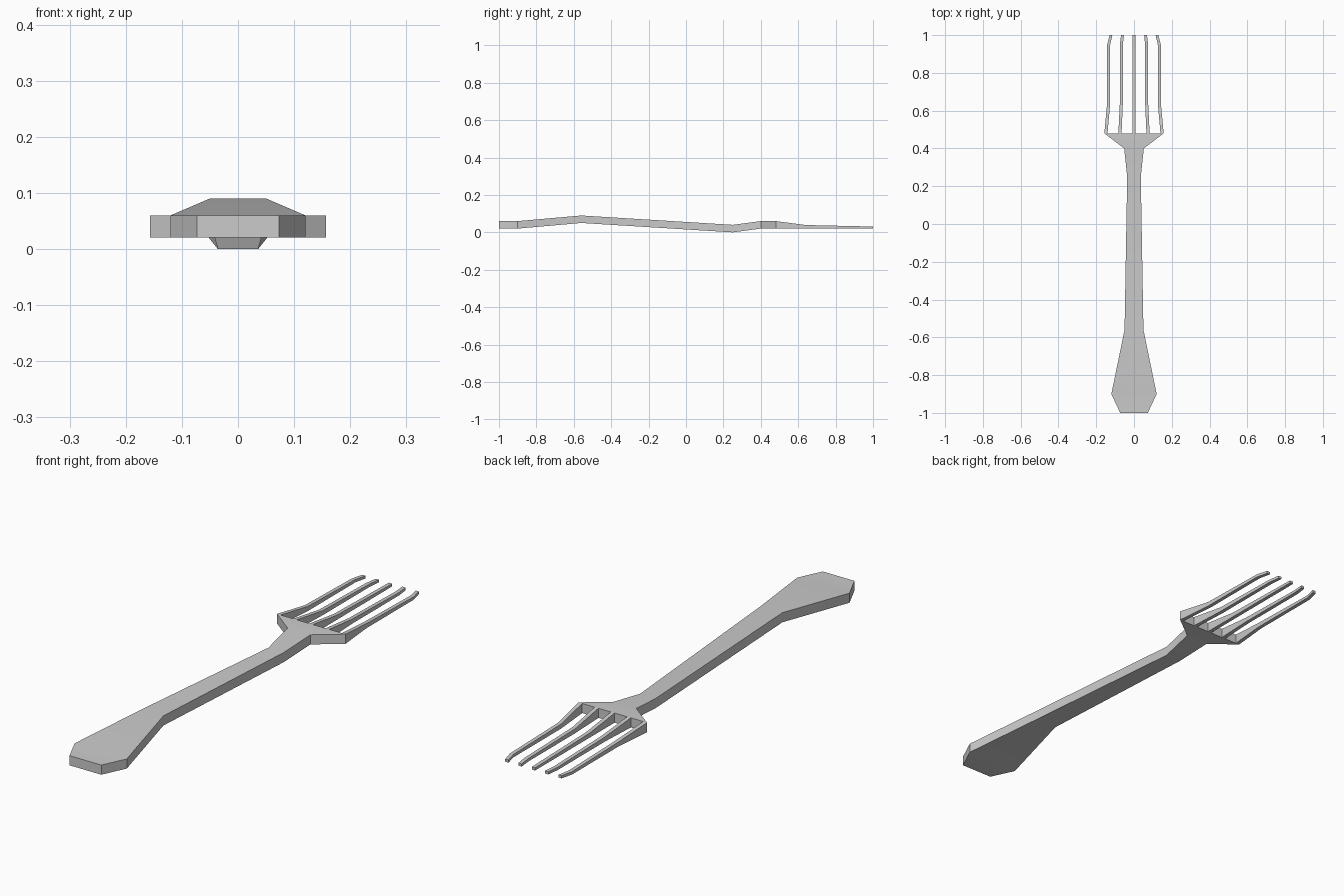
import bpy
import bmesh

if "Cube" in bpy.data.objects:
    bpy.data.objects.remove(bpy.data.objects["Cube"])


def loft(name, stations):
    """Rectangular sections (y, x_centre, half_width, z_bottom, z_top) joined along y."""
    bm = bmesh.new()
    rings = []
    for y, x, w, lo, hi in stations:
        corners = ((x - w, lo), (x + w, lo), (x + w, hi), (x - w, hi))
        rings.append([bm.verts.new((cx, y, cz)) for cx, cz in corners])
    for a, b in zip(rings, rings[1:]):
        for i in range(4):
            j = (i + 1) % 4
            bm.faces.new((a[i], a[j], b[j], b[i]))
    bm.faces.new(rings[0])
    bm.faces.new(rings[-1])
    bmesh.ops.recalc_face_normals(bm, faces=bm.faces[:])
    mesh = bpy.data.meshes.new(name)
    bm.to_mesh(mesh)
    bm.free()
    obj = bpy.data.objects.new(name, mesh)
    bpy.context.collection.objects.link(obj)
    bpy.ops.object.select_all(action='DESELECT')
    obj.select_set(True)
    bpy.context.view_layer.objects.active = obj
    bpy.ops.object.shade_smooth_by_angle(angle=0.5)
    return obj


# Handle, neck and flared head in one bar
loft("handle_and_head", [
    (-1.00, 0, 0.073, 0.02, 0.06),
    (-0.90, 0, 0.120, 0.02, 0.06),
    (-0.56, 0, 0.050, 0.05, 0.09),
    (0.25, 0, 0.036, 0.00, 0.04),
    (0.40, 0, 0.052, 0.02, 0.06),
    (0.48, 0, 0.157, 0.02, 0.06),
])

# Five tines, fanned slightly at the root and drawn in at the tip
for i in range(-2, 3):
    loft(f"tine_{i + 3}", [
        (0.48, i * 0.0743, 0.0085, 0.020, 0.060),
        (0.64, i * 0.0670, 0.0080, 0.020, 0.039),
        (0.95, i * 0.0670, 0.0080, 0.020, 0.032),
        (1.00, i * 0.0610, 0.0075, 0.020, 0.031),
    ])
